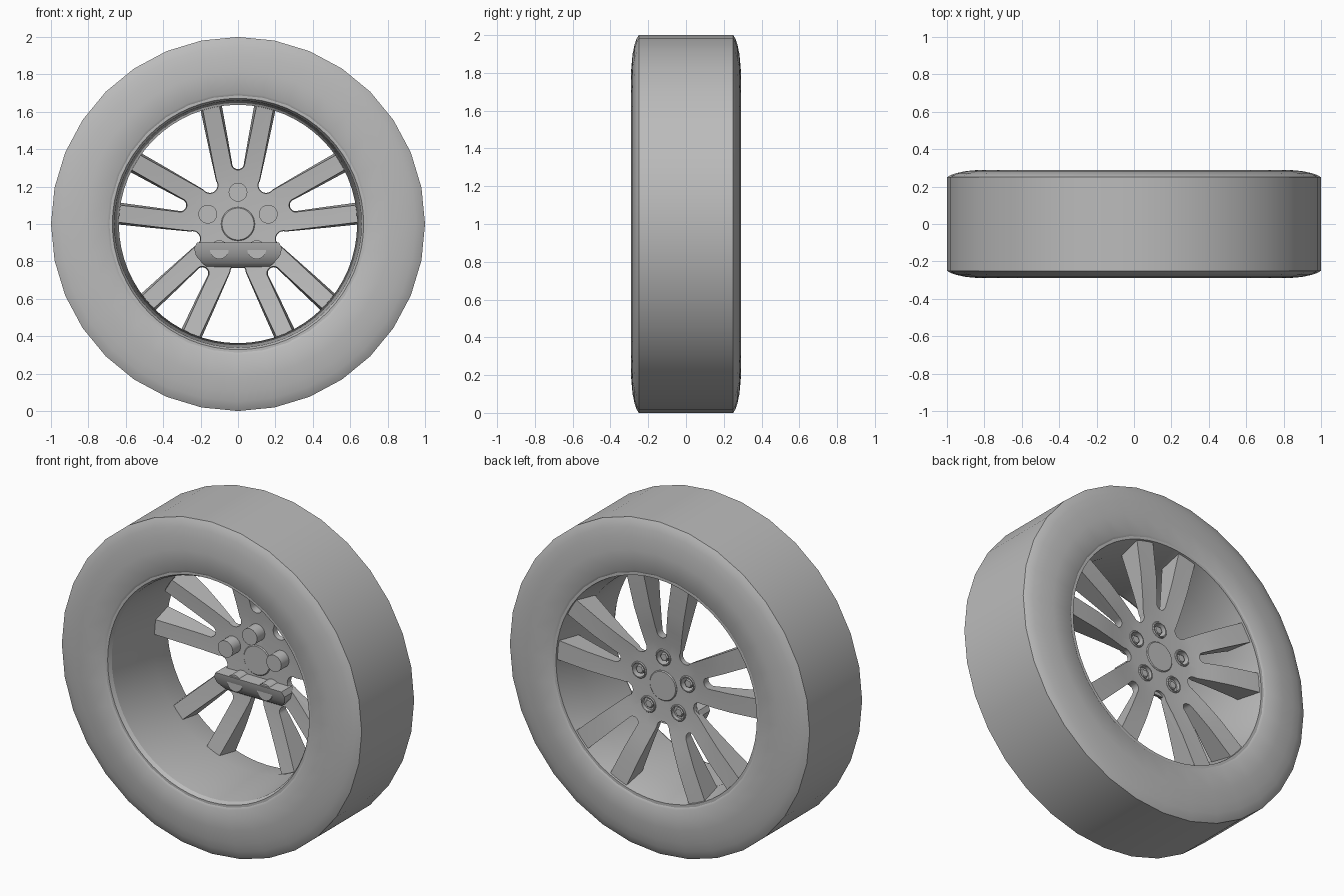
import bpy, bmesh, math
from mathutils import Matrix, Vector

cube = bpy.data.objects.get("Cube")
if cube:
    bpy.data.objects.remove(cube, do_unlink=True)

grey = bpy.data.materials.new("plain_grey")
grey.use_nodes = True
COLOR = (0.5, 0.5, 0.5, 1)
grey.diffuse_color = COLOR
grey.node_tree.nodes["Principled BSDF"].inputs["Base Color"].default_value = COLOR

AXLE = Vector((0, 0, 1))
FIFTH = math.tau / 5


def polar(r, angle, y=0):
    """Point at a radius and angle around the axle."""
    return AXLE + Vector((r * math.cos(angle), y, r * math.sin(angle)))


def finish(name, bm):
    bmesh.ops.remove_doubles(bm, verts=bm.verts, dist=1e-5)
    bmesh.ops.recalc_face_normals(bm, faces=bm.faces)
    mesh = bpy.data.meshes.new(name)
    bm.to_mesh(mesh)
    bm.free()
    mesh.materials.append(grey)
    obj = bpy.data.objects.new(name, mesh)
    bpy.context.collection.objects.link(obj)
    return obj


def smooth(obj, degrees=35):
    bpy.ops.object.select_all(action='DESELECT')
    obj.select_set(True)
    bpy.context.view_layer.objects.active = obj
    bpy.ops.object.shade_smooth_by_angle(angle=math.radians(degrees))


def lathe(name, profile, steps, center=AXLE, closed=False):
    """Spin a (radius, y) profile around a line parallel to y."""
    bm = bmesh.new()
    rows = [[bm.verts.new(center + Vector((r * math.cos(a), y, r * math.sin(a))))
             for r, y in profile]
            for a in (math.tau * i / steps for i in range(steps))]
    count = len(profile)
    for i in range(steps):
        a, b = rows[i], rows[(i + 1) % steps]
        for j in range(count if closed else count - 1):
            k = (j + 1) % count
            bm.faces.new((a[j], a[k], b[k], b[j]))
    bmesh.ops.dissolve_degenerate(bm, dist=1e-6, edges=bm.edges)
    return finish(name, bm)


def prism(bm, front, back):
    """Closed solid between two matching outlines."""
    f = [bm.verts.new(p) for p in front]
    b = [bm.verts.new(p) for p in back]
    bm.faces.new(f)
    bm.faces.new(b[::-1])
    for i in range(len(f)):
        j = (i + 1) % len(f)
        bm.faces.new((f[i], b[i], b[j], f[j]))


def window_outline(angle, foot, radius, half, y, grow):
    """Wedge with a rounded foot, opening outward past the rim."""
    radius, half = radius + grow, half + grow
    pts = [(-half, 0.75)]
    for i in range(11):
        t = math.pi * (1 + i / 10)
        pts.append((radius * math.cos(t), foot + radius * math.sin(t)))
    pts.append((half, 0.75))
    turn = Matrix.Rotation(math.pi / 2 - angle, 3, 'Y')
    return [AXLE + turn @ Vector((u, y, v)) for u, v in pts]


# Tyre
side = [(0.685, 0.28), (0.7, 0.29), (0.82, 0.29), (0.9, 0.283),
        (0.95, 0.272), (0.98, 0.262), (1.0, 0.25)]
tyre = lathe("tyre", [(r, -y) for r, y in side] + side[::-1], 32, closed=True)
smooth(tyre)

# Rim barrel
barrel = lathe("rim_barrel", [(0.7, -0.282), (0.672, -0.282), (0.66, -0.26),
                              (0.637, 0.1), (0.67, 0.282), (0.7, 0.282)], 64, closed=True)
smooth(barrel, 20)

# Spoke disc: a dished plate with windows and lug holes cut through
spokes = lathe("spokes", [(0, 0.215), (0.2, 0.215), (0.27, 0.222), (0.36, 0.24),
                          (0.48, 0.258), (0.69, 0.272), (0.69, 0.11), (0.5, 0.145),
                          (0.36, 0.168), (0.26, 0.18), (0.2, 0.185), (0, 0.185)], 80)
bm = bmesh.new()
for i in range(5):
    pair = math.pi / 2 + i * FIFTH
    for angle, foot, radius, half in ((pair, 0.325, 0.032, 0.112),
                                      (pair + FIFTH / 2, 0.256, 0.04, 0.262)):
        prism(bm, window_outline(angle, foot, radius, half, 0, 0.02),
              window_outline(angle, foot, radius, half, 0.4, -0.015))
    c = polar(0.17, pair)
    ring = [c + Vector((0.045 * math.cos(t), 0, 0.045 * math.sin(t)))
            for t in (math.tau * k / 24 for k in range(24))]
    prism(bm, ring, [p + Vector((0, 0.4, 0)) for p in ring])
cutter = finish("window_cutter", bm)
cutter.hide_render = True
cut = spokes.modifiers.new("windows", 'BOOLEAN')
cut.operation = 'DIFFERENCE'
cut.solver = 'EXACT'
cut.object = cutter
bpy.context.view_layer.objects.active = spokes
bpy.ops.object.modifier_apply(modifier=cut.name)
bpy.data.objects.remove(cutter, do_unlink=True)
smooth(spokes)

# Centre cap
cap = lathe("centre_cap", [(0, 0.179), (0.085, 0.179), (0.09, 0.184), (0.09, 0.216),
                           (0.085, 0.221), (0, 0.221)], 40)
smooth(cap)

# Lug cups with hexagonal nuts
for i in range(5):
    center = polar(0.17, math.pi / 2 + i * FIFTH)
    cup = lathe(f"lug_cup_{i + 1}", [(0, 0.11), (0.05, 0.11), (0.05, 0.217), (0.046, 0.222),
                                     (0.04, 0.222), (0.038, 0.165), (0, 0.165)], 24, center)
    smooth(cup)
    lathe(f"lug_nut_{i + 1}", [(0, 0.16), (0.028, 0.16), (0.028, 0.205),
                               (0.022, 0.212), (0, 0.212)], 6, center)

# Curved mounting block under the hub on the inner side
bm = bmesh.new()
for z, y, half in ((0.9, 0.1, 0.22), (0.87, 0.106, 0.235), (0.83, 0.122, 0.225),
                   (0.79, 0.15, 0.19), (0.765, 0.19, 0.16)):
    for x in (-half, half):
        bm.verts.new((x, y, z))
        bm.verts.new((x, 0.2, z))
bmesh.ops.convex_hull(bm, input=bm.verts)
block = finish("hub_block", bm)
smooth(block)
